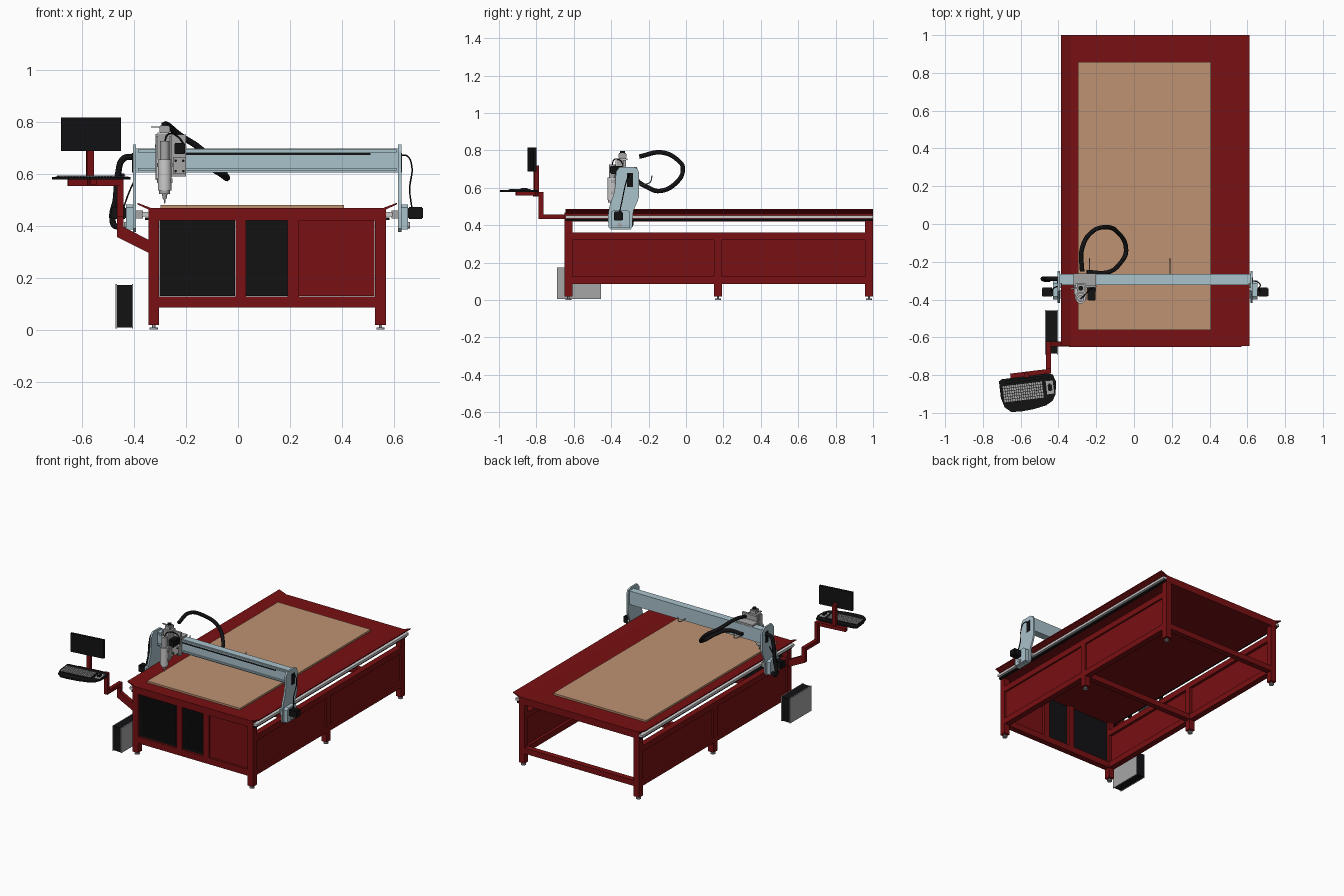
import bpy, bmesh, math
from mathutils import Vector, Matrix

if "Cube" in bpy.data.objects:
    bpy.data.objects.remove(bpy.data.objects["Cube"])


def mat(name, r, g, b):
    m = bpy.data.materials.new(name)
    m.diffuse_color = (r, g, b, 1)
    m.use_nodes = True
    m.node_tree.nodes["Principled BSDF"].inputs["Base Color"].default_value = m.diffuse_color
    return m


RED = mat("red_paint", 0.19, 0.005, 0.006)
WOOD = mat("wood", 0.52, 0.29, 0.17)
BLUE = mat("pale_blue", 0.40, 0.54, 0.60)
BLACK = mat("black", 0.006, 0.006, 0.007)
GREY = mat("grey_metal", 0.38, 0.38, 0.39)
SILVER = mat("light_metal", 0.6, 0.6, 0.6)
C = 0.112  # centre line of table and gantry
SIDES = ((-1, "left"), (1, "right"))


def finish(name, bm, m):
    bmesh.ops.recalc_face_normals(bm, faces=bm.faces)
    me = bpy.data.meshes.new(name)
    bm.to_mesh(me)
    bm.free()
    me.materials.append(m)
    o = bpy.data.objects.new(name, me)
    bpy.context.collection.objects.link(o)
    return o


def smooth(o):
    bpy.ops.object.select_all(action='DESELECT')
    o.select_set(True)
    bpy.context.view_layer.objects.active = o
    bpy.ops.object.shade_smooth_by_angle()


def box(name, x, y, z, m, rot=0, bevel=0):
    bm = bmesh.new()
    bmesh.ops.create_cube(bm, size=1)
    bmesh.ops.scale(bm, vec=[abs(a[1] - a[0]) for a in (x, y, z)], verts=bm.verts)
    if bevel:
        bmesh.ops.bevel(bm, geom=bm.edges[:], offset=bevel, segments=2, affect='EDGES')
    o = finish(name, bm, m)
    o.location = [(a[0] + a[1]) / 2 for a in (x, y, z)]
    o.rotation_euler.z = math.radians(rot)
    return o


def side_box(name, a, b, y, z, m):
    # the same box on both sides of the machine centre line
    for s, n in SIDES:
        box(f"{name}_{n}", (C + s * a, C + s * b), y, z, m)


def prism(name, pts, axis, a, b, m):
    # extrude a 2D outline along x, y or z
    put = {'x': lambda p, t: (t, *p), 'y': lambda p, t: (p[0], t, p[1]), 'z': lambda p, t: (*p, t)}[axis]
    bm = bmesh.new()
    f = bm.faces.new([bm.verts.new(put(p, a)) for p in pts])
    ext = bmesh.ops.extrude_face_region(bm, geom=[f])
    d = Vector(put((0, 0), b - a))
    bmesh.ops.translate(bm, vec=d, verts=[v for v in ext['geom'] if isinstance(v, bmesh.types.BMVert)])
    return finish(name, bm, m)


def cyl(name, p, q, r, m, r2=None, n=24):
    p, q = Vector(p), Vector(q)
    bm = bmesh.new()
    M = Matrix.Translation((p + q) / 2) @ (q - p).to_track_quat('Z', 'Y').to_matrix().to_4x4()
    bmesh.ops.create_cone(bm, cap_ends=True, segments=n, radius1=r, radius2=r if r2 is None else r2,
                          depth=(q - p).length, matrix=M)
    o = finish(name, bm, m)
    smooth(o)
    return o


def tube(name, pts, r, m, res=8):
    cu = bpy.data.curves.new(name, 'CURVE')
    cu.dimensions, cu.bevel_depth, cu.bevel_resolution = '3D', r, 2
    cu.resolution_u, cu.use_fill_caps = res, True
    sp = cu.splines.new('BEZIER')
    sp.bezier_points.add(len(pts) - 1)
    for b, p in zip(sp.bezier_points, pts):
        b.co = p
        b.handle_left_type = b.handle_right_type = 'AUTO'
    cu.materials.append(m)
    o = bpy.data.objects.new(name, cu)
    bpy.context.collection.objects.link(o)
    bpy.ops.object.select_all(action='DESELECT')
    o.select_set(True)
    bpy.context.view_layer.objects.active = o
    bpy.ops.object.convert(target='MESH')


# --- table top, wood bed and upturned side flaps ---
W = 0.456
box("table_top", (C - W, C + W), (-0.65, 1), (0.42, 0.468), RED)
box("wood_bed", (-0.297, 0.407), (-0.56, 0.857), (0.468, 0.48), WOOD)
for s, n in SIDES:
    flap = [(W - 0.01, 0.462), (W, 0.462), (0.499, 0.482), (0.499, 0.488), (W - 0.01, 0.468)]
    prism(f"side_flap_{n}", [(C + s * u, z) for u, z in flap], 'y', -0.645, 1, RED)
side_box("guide_rail", W, W + 0.026, (-0.645, 1), (0.436, 0.452), SILVER)
side_box("gear_rack", W, W + 0.014, (-0.645, 1), (0.422, 0.432), BLACK)

# --- legs and levelling feet ---
for y, top, n in ((-0.65, 0.42, "front"), (0.15, 0.36, "middle"), (0.957, 0.42, "back")):
    side_box(f"{n}_leg", W - 0.041, W, (y, y + 0.042), (0.018, top), RED)
    for s, sn in SIDES:
        x = C + s * (W - 0.02)
        cyl(f"{n}_foot_{sn}", (x, y + 0.021, 0), (x, y + 0.021, 0.008), 0.016, GREY)
        cyl(f"{n}_foot_stem_{sn}", (x, y + 0.021, 0.008), (x, y + 0.021, 0.02), 0.006, GREY, n=12)

# --- side panels with frames, cross beams ---
for y0, y1, n in ((-0.608, 0.15, "front"), (0.192, 0.957, "rear")):
    side_box(f"{n}_side_panel", W - 0.022, W - 0.012, (y0, y1), (0.09, 0.355), RED)
    side_box(f"{n}_side_lower_rail", W - 0.041, W, (y0, y1), (0.085, 0.125), RED)
    side_box(f"{n}_side_upper_rail", W - 0.041, W, (y0, y1), (0.32, 0.36), RED)
box("middle_cross_beam", (C - W + 0.04, C + W - 0.04), (0.152, 0.19), (0.087, 0.125), RED)
box("back_cross_beam", (C - W + 0.04, C + W - 0.04), (0.959, 0.998), (0.087, 0.125), RED)

# --- front cabinet frame with two vented doors and a plain door ---
box("front_lower_rail", (-0.303, 0.527), (-0.65, -0.61), (0.085, 0.128), RED)
for x0, x1, n in ((-0.01, 0.03, "left"), (0.19, 0.235, "right")):
    box(f"front_post_{n}", (x0, x1), (-0.65, -0.61), (0.128, 0.42), RED)
for x0, x1, m, n in ((-0.302, -0.012, BLACK, "left"), (0.03, 0.19, BLACK, "middle"), (0.235, 0.525, RED, "right")):
    box(f"{n}_door", (x0, x1), (-0.638, -0.628), (0.13, 0.42), m)
    if m is BLACK:
        slat = box(f"{n}_door_louvres", (x0 + 0.012, x1 - 0.012), (-0.643, -0.637), (0.142, 0.149), m)
        arr = slat.modifiers.new("rows", 'ARRAY')
        arr.count, arr.use_relative_offset, arr.use_constant_offset = 20, False, True
        arr.constant_offset_displace = (0, 0, 0.0138)

# --- gantry side plates, motors and carriages ---
plate = [(-0.355, 0.712), (-0.28, 0.712), (-0.26, 0.702), (-0.25, 0.68), (-0.25, 0.56), (-0.258, 0.53),
         (-0.28, 0.48), (-0.285, 0.45), (-0.285, 0.395), (-0.295, 0.378), (-0.40, 0.376), (-0.415, 0.39),
         (-0.417, 0.45), (-0.41, 0.50), (-0.385, 0.57), (-0.377, 0.62), (-0.375, 0.685)]
for s, n in SIDES:
    X = lambda d: C + s * d
    prism(f"gantry_plate_{n}", plate, 'x', X(0.504), X(0.516), BLUE)
    prism(f"drive_housing_{n}", [(-0.40, 0.385), (-0.30, 0.385), (-0.30, 0.47), (-0.315, 0.482),
                                 (-0.385, 0.482), (-0.40, 0.47)], 'x', X(0.516), X(0.542), BLUE)
    box(f"drive_motor_{n}", (X(0.542), X(0.60)), (-0.385, -0.337), (0.425, 0.472), BLACK, bevel=0.004)
    cyl(f"idler_wheel_{n}", (X(0.542), -0.355, 0.402), (X(0.55), -0.355, 0.402), 0.012, GREY)
    box(f"beam_end_opening_{n}", (X(0.515), X(0.519)), (-0.315, -0.283), (0.605, 0.68), BLACK)
    for y in (-0.395, -0.34):
        box(f"rail_bearing_{n}", (X(0.478), X(0.504)), (y, y + 0.045), (0.427, 0.459), GREY)

# --- gantry beam with linear rails and cable slot ---
box("gantry_beam", (-0.393, 0.617), (-0.314, -0.265), (0.604, 0.697), BLUE)
for z in (0.617, 0.687):
    box("beam_rail", (-0.385, 0.609), (-0.322, -0.313), (z - 0.005, z + 0.005), BLUE)
box("beam_rack", (-0.21, 0.51), (-0.319, -0.313), (0.671, 0.679), BLACK)
for x in (-0.235, 0.19):
    tube("cable_hook", [(x, -0.266, 0.62), (x, -0.215, 0.62), (x, -0.19, 0.632), (x, -0.182, 0.665)], 0.003, GREY, 5)

# --- spindle carriage ---
box("carriage_plate", (-0.315, -0.2), (-0.336, -0.322), (0.59, 0.75), GREY)
box("carriage_top_bracket", (-0.32, -0.2), (-0.336, -0.262), (0.70, 0.712), GREY)
box("z_axis_body", (-0.318, -0.255), (-0.37, -0.336), (0.575, 0.752), GREY)
for x in (-0.315, -0.264):
    box("z_axis_rail", (x, x + 0.007), (-0.378, -0.37), (0.58, 0.745), SILVER)
box("carriage_motor", (-0.245, -0.203), (-0.405, -0.336), (0.675, 0.717), BLACK, bevel=0.003)
box("gear_bracket", (-0.25, -0.2), (-0.358, -0.336), (0.60, 0.665), GREY)
for x in (-0.24, -0.21):
    for z in (0.61, 0.65):
        cyl("bracket_bolt", (x, -0.358, z), (x, -0.362, z), 0.005, BLACK, n=12)
box("z_motor", (-0.302, -0.262), (-0.362, -0.318), (0.758, 0.785), GREY, bevel=0.003)
box("z_motor_base", (-0.31, -0.255), (-0.368, -0.314), (0.748, 0.758), SILVER)
cyl("z_motor_cap", (-0.282, -0.34, 0.785), (-0.282, -0.34, 0.796), 0.013, BLACK)
box("limit_arm", (-0.335, -0.28), (-0.345, -0.335), (0.778, 0.782), GREY)
for x, y in ((-0.282, -0.395),):
    cyl("spindle_body", (x, y, 0.535), (x, y, 0.655), 0.026, SILVER)
    cyl("spindle_top", (x, y, 0.655), (x, y, 0.725), 0.018, GREY)
    cyl("spindle_base", (x, y, 0.522), (x, y, 0.535), 0.021, GREY)
    cyl("collet", (x, y, 0.503), (x, y, 0.522), 0.007, GREY, 0.011, 12)
    cyl("cutting_bit", (x, y, 0.486), (x, y, 0.505), 0.002, SILVER, 0.004, 8)
    for z in (0.565, 0.625):
        box("spindle_clamp", (x - 0.03, x + 0.03), (y - 0.005, -0.36), (z, z + 0.016), GREY)
tube("spindle_wire", [(-0.282, -0.395, 0.72), (-0.27, -0.385, 0.75), (-0.235, -0.35, 0.745), (-0.2, -0.33, 0.70)], 0.003, BLACK)

# --- cable chains and wires ---
tube("cable_loop", [(-0.275, -0.25, 0.767), (-0.275, -0.13, 0.789), (-0.22, -0.04, 0.745), (-0.15, -0.017, 0.70),
                    (-0.09, -0.04, 0.64), (-0.042, -0.14, 0.583), (-0.075, -0.21, 0.605), (-0.13, -0.253, 0.63),
                    (-0.25, -0.255, 0.635)], 0.012, BLACK)
tube("side_cable", [(-0.405, -0.29, 0.665), (-0.44, -0.29, 0.658), (-0.461, -0.29, 0.60), (-0.47, -0.29, 0.50),
                    (-0.483, -0.29, 0.43), (-0.47, -0.295, 0.398), (-0.445, -0.295, 0.41)], 0.012, BLACK)
tube("right_wire", [(0.625, -0.30, 0.672), (0.65, -0.305, 0.668), (0.668, -0.32, 0.63), (0.66, -0.34, 0.54),
                    (0.668, -0.355, 0.47)], 0.003, BLACK)
tube("left_wire", [(-0.40, -0.33, 0.57), (-0.418, -0.335, 0.53), (-0.44, -0.355, 0.47)], 0.003, BLACK)

# --- control arm ---
prism("arm_brace", [(-0.342, 0.295), (-0.342, 0.345), (-0.44, 0.395), (-0.466, 0.395), (-0.466, 0.357)], 'y', -0.648, -0.622, RED)
box("arm_lower_post", (-0.466, -0.44), (-0.648, -0.622), (0.36, 0.458), RED)
box("arm_reach", (-0.466, -0.44), (-0.786, -0.622), (0.433, 0.458), RED)
box("arm_upper_post", (-0.466, -0.44), (-0.788, -0.762), (0.433, 0.577), RED)
box("arm_crossbar", (-0.655, -0.44), (-0.805, -0.779), (0.553, 0.577), RED, rot=7)
box("tray_support", (-0.575, -0.55), (-0.91, -0.79), (0.558, 0.577), RED, rot=7)
box("monitor_post", (-0.582, -0.556), (-0.813, -0.787), (0.56, 0.72), RED, rot=7)

# --- monitor, keyboard tray, keyboard and mouse ---
box("monitor", (-0.681, -0.449), (-0.831, -0.815), (0.688, 0.815), BLACK, rot=8)
tray = [(-0.715, -0.833), (-0.70, -0.822), (-0.46, -0.791), (-0.43, -0.797), (-0.413, -0.835), (-0.415, -0.90),
        (-0.43, -0.935), (-0.465, -0.96), (-0.53, -0.98), (-0.60, -0.993), (-0.65, -0.995), (-0.685, -0.97), (-0.705, -0.92)]
prism("keyboard_tray", tray, 'z', 0.577, 0.587, BLACK)
box("keyboard", (-0.697, -0.477), (-0.937, -0.843), (0.585, 0.59), BLACK, rot=7)
c, s7 = math.cos(math.radians(7)), math.sin(math.radians(7))
key = box("keyboard_keys", (0, 0.009), (0, 0.012), (0, 0.004), GREY)
ox, oy = -0.1, -0.036
key.location = (-0.587 + ox * c - oy * s7, -0.89 + ox * s7 + oy * c, 0.591)
key.rotation_euler.z = math.radians(7)
for count, d in ((18, (0.0118, 0, 0)), (6, (0, 0.0147, 0))):
    a = key.modifiers.new("grid", 'ARRAY')
    a.count, a.use_relative_offset, a.use_constant_offset = count, False, True
    a.constant_offset_displace = d
box("mouse_pad", (-0.464, -0.426), (-0.90, -0.83), (0.586, 0.589), GREY, rot=7)
smooth(box("mouse", (-0.456, -0.434), (-0.885, -0.845), (0.587, 0.6), BLACK, rot=7, bevel=0.005))

# --- computer tower beside the table ---
box("computer_case", (-0.466, -0.408), (-0.686, -0.457), (0.008, 0.172), BLACK)
for x in (-0.471, -0.408):
    box("computer_side_panel", (x, x + 0.005), (-0.69, -0.455), (0.005, 0.175), GREY)
